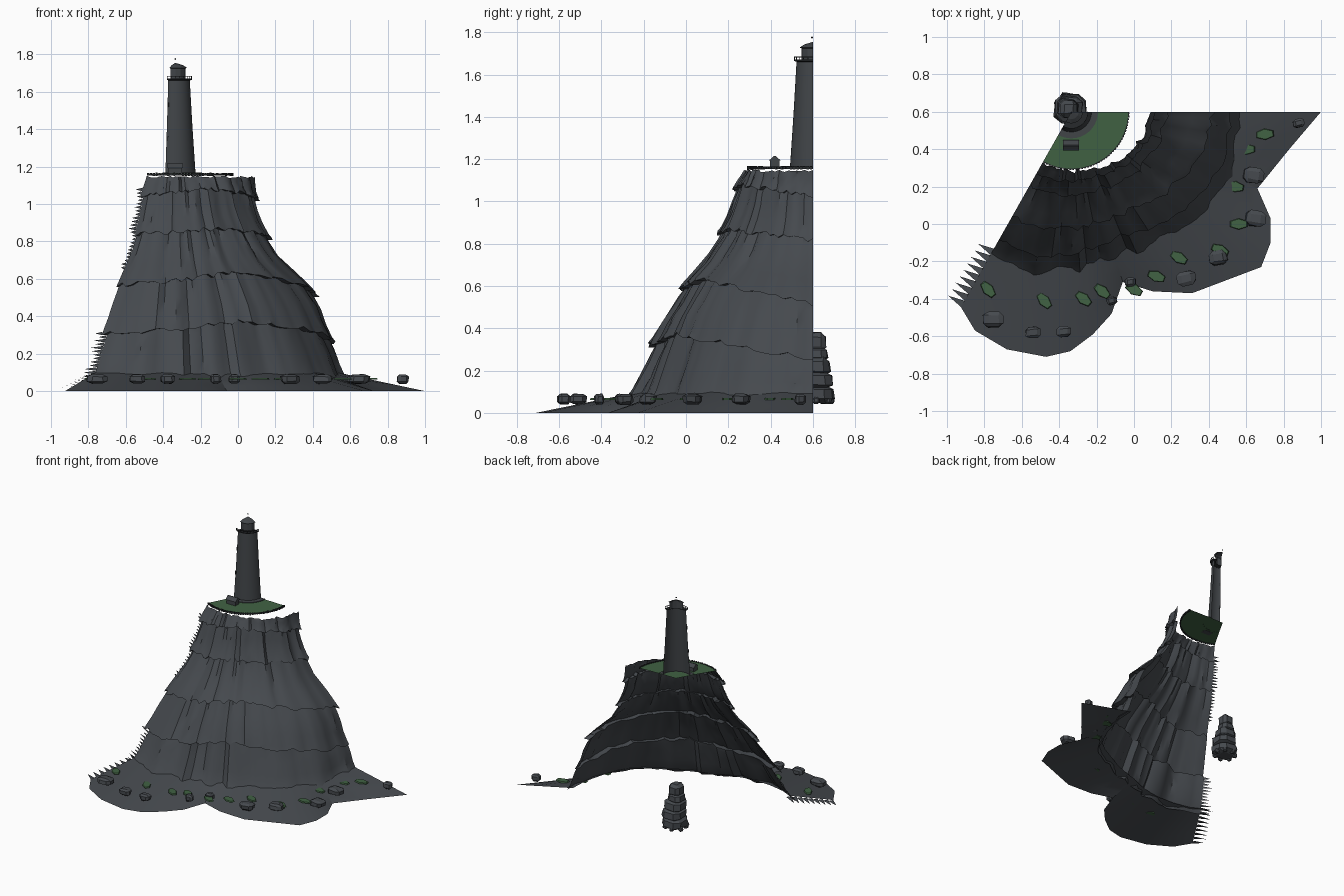
import bpy, bmesh, math, random
from mathutils import Vector, Matrix

random.seed(4)
cube = bpy.data.objects.get("Cube")
if cube:
    bpy.data.objects.remove(cube, do_unlink=True)

CX, CY = -0.335, 0.6          # axis of the wedge-shaped headland
SPAN = math.radians(119.5)    # wedge opens clockwise from +x


def material(name, rgb):
    m = bpy.data.materials.new(name)
    m.use_nodes = True
    m.diffuse_color = (*rgb, 1)
    node = m.node_tree.nodes["Principled BSDF"]
    node.inputs["Base Color"].default_value = (*rgb, 1)
    node.inputs["Roughness"].default_value = 0.9
    return m


rock = material("slate rock", (0.06, 0.067, 0.076))
masonry = material("grey masonry", (0.052, 0.058, 0.064))
iron = material("dark iron", (0.02, 0.023, 0.025))
grass = material("grass green", (0.052, 0.122, 0.056))


def finish(name, bm, mat, angle=30):
    me = bpy.data.meshes.new(name)
    bm.to_mesh(me)
    bm.free()
    ob = bpy.data.objects.new(name, me)
    bpy.context.collection.objects.link(ob)
    me.materials.append(mat)
    bpy.ops.object.select_all(action="DESELECT")
    ob.select_set(True)
    bpy.context.view_layer.objects.active = ob
    if angle:
        bpy.ops.object.shade_smooth_by_angle(angle=math.radians(angle))


def polar(r, t, z):
    a = -SPAN * t
    return Vector((CX + r * math.cos(a), CY + r * math.sin(a), z))


def lerp_table(table, x):
    for (x0, y0), (x1, y1) in zip(table, table[1:]):
        if x <= x1:
            return y0 + (y1 - y0) * max(0, (x - x0) / max(1e-6, x1 - x0))
    return table[-1][1]


def skin(bm, rows):
    grid = [[bm.verts.new(p) for p in row] for row in rows]
    for lo, hi in zip(grid, grid[1:]):
        for i in range(len(lo) - 1):
            bm.faces.new((lo[i + 1], lo[i], hi[i], hi[i + 1]))


def sector(name, profile, mat, steps=20, angle=30):
    # partial lathe over the wedge
    bm = bmesh.new()
    skin(bm, [[polar(r, i / steps, z) for i in range(steps + 1)] for r, z in profile])
    bmesh.ops.remove_doubles(bm, verts=bm.verts, dist=1e-5)
    finish(name, bm, mat, angle)


def add_box(bm, centre, size, spin=0):
    m = Matrix.Translation(centre) @ Matrix.Rotation(spin, 4, "Z") @ Matrix.Diagonal((*size, 1))
    return bmesh.ops.create_cube(bm, size=1, matrix=m)["verts"]


def add_boulder(bm, centre, size, spin):
    part = bmesh.new()
    add_box(part, (0, 0, 0), (1, 1, 1))
    bmesh.ops.bevel(part, geom=part.edges[:], offset=0.24, segments=1, affect="EDGES")
    for v in part.verts:
        v.co *= random.uniform(0.9, 1.08)
    part.transform(Matrix.Translation(centre) @ Matrix.Rotation(spin, 4, "Z")
                   @ Matrix.Diagonal((*size, 1)))
    tmp = bpy.data.meshes.new("boulder_part")
    part.to_mesh(tmp)
    part.free()
    bm.from_mesh(tmp)
    bpy.data.meshes.remove(tmp)


def tooth(bm, base, along, out):
    bm.faces.new([bm.verts.new(p) for p in (base - along, base + along, base + out)])


# Cliff: overhanging strata with fluted columns
slope = [(.07, .85), (.1, .835), (.3, .755), (.45, .69), (.5, .655), (.62, .59),
         (.72, .51), (.85, .43), (.95, .39), (1.05, .36), (1.1, .34), (1.15, .31)]
bays = [(0, 1.04), (.1, 1.05), (.28, 1.06), (.43, .96), (.6, .91), (.8, 1), (.95, 1.05), (1, 1.05)]
right_swell = [(.1, .01), (.2, .045), (.3, .05), (.5, .095), (.6, .075), (.68, .045),
               (.85, .05), (1, .06), (1.08, .075), (1.15, .115)]
levels = [0.075, 0.33, 0.59, 0.85, 1.06, 1.145]
sag = [(0, -.07), (.25, 0), (.5, .04), (.75, 0), (1, -.02)]
COLS = 44


def cliff_radius(z, t):
    bay = 1 + (lerp_table(bays, t) - 1) * max(0.25, 1 - z)
    return lerp_table(slope, z) * bay + max(0, 1 - t / .8) * lerp_table(right_swell, z)


flutes = [random.uniform(-.013, .013) for _ in range(COLS + 1)]
heights = []
for k, level in enumerate(levels):
    inner = 0 < k < 5
    heights.append([level + (lerp_table(sag, i / COLS) * (1.1 if k < 3 else .5)
                             + random.uniform(-.012, .012) if inner else
                             random.uniform(-.006, .006)) for i in range(COLS + 1)])
rows, edge = [], []
for k in range(5):
    local = []
    while len(local) <= COLS:
        local += [random.uniform(-.016, .014)] * random.choice((1, 2, 2, 3))
    for f in (0, 0.1, 0.35, 0.65, 0.9, 1):
        row = []
        for i in range(COLS + 1):
            t = i / COLS
            z = heights[k][i] * (1 - f) + heights[k + 1][i] * f
            lip = (0.022 * (1 - f) ** 3 - 0.015 * f) * (1 - .12 * k)
            wob = random.uniform(-.004, .004)
            r = cliff_radius(z, t) + (flutes[i] + local[i]) * (1 - .12 * k) + lip + wob
            row.append(polar(r, t, z))
        rows.append(row)
        edge.append((z, r))
bm = bmesh.new()
skin(bm, rows)
finish("cliff", bm, rock, 35)

# Ragged left edge of the cliff
out_dir = Vector((math.sin(-SPAN), -math.cos(-SPAN), 0))
bm = bmesh.new()
for lo, hi, length in ((.08, .32, .07), (.66, .84, .03), (.85, 1.08, .045)):
    z = lo
    while z < hi:
        p = polar(lerp_table(edge, z), 1, z)
        tooth(bm, p, Vector((0, 0, .0095)), out_dir * length * random.uniform(.6, 1.1))
        z += .019
finish("cliff_edge_splinters", bm, rock, 0)

# Shore apron following a wavy coastline
coast = [(1, .6), (.83, .4), (.66, .19), (.73, .03), (.73, -.1), (.68, -.23), (.31, -.37),
         (.1, -.36), (-.06, -.31), (-.12, -.48), (-.22, -.59), (-.34, -.68),
         (-.47, -.71), (-.68, -.67), (-.85, -.57), (-.926, -.444)]
shore = [(min(1, max(0, -math.atan2(y - CY, x - CX) / SPAN)), math.hypot(x - CX, y - CY))
         for x, y in coast]
bm = bmesh.new()
rows = []
for f in (0, .35, .7, 1):
    rows.append([polar((cliff_radius(.1, t) - .01) * (1 - f) + r * f, t, .1 * (1 - f))
                 for t, r in shore])
skin(bm, rows)
for j in range(9):
    f = j / 8
    base = polar(.86 + .32 * f, 1, .095 * (1 - f))
    tooth(bm, base, polar(.019, 1, 0) - polar(0, 1, 0),
          out_dir * (.085 + .005 * f) - Vector((0, 0, .015 * (1 - f))))
finish("shore", bm, rock, 20)

# Shore boulders
bm = bmesh.new()
for x, y, s in [(-.75, -.51, .11), (-.54, -.58, .08), (-.375, -.575, .075), (-.12, -.41, .055),
                (-.02, -.31, .06), (.28, -.29, .1), (.45, -.18, .095), (.65, .03, .105),
                (.64, .26, .105), (.88, .54, .06)]:
    add_boulder(bm, (x, y, .065), (s, s * .78, .05), random.uniform(-.25, .25))
finish("shore_boulders", bm, rock, 20)

# Grass tufts lying on the shore
bm = bmesh.new()
for x, y, deg in [(-.78, -.35, -50), (-.48, -.41, -50), (-.27, -.4, -40), (-.17, -.36, -40),
                  (0, -.35, -30), (.12, -.28, -20), (.24, -.18, -30), (.46, -.14, -25),
                  (.56, 0, 0), (.54, .2, -10), (.6, .4, 0), (.7, .48, 5)]:
    m = (Matrix.Translation((x, y, .066)) @ Matrix.Rotation(math.radians(deg), 4, "Z")
         @ Matrix.Diagonal((.054, .03, 1, 1)))
    bmesh.ops.create_cone(bm, cap_ends=True, segments=6, radius1=1, radius2=.9,
                          depth=.009, matrix=m)
finish("shore_grass", bm, grass, 0)

# Sea stack hidden behind the cliff
bm = bmesh.new()
for z, w, h in [(.09, .165, .085), (.155, .15, .085), (.22, .13, .09),
                (.28, .105, .07), (.335, .09, .09)]:
    add_boulder(bm, (CX - .008 + random.uniform(-.008, .008), .616, z), (w, w, h),
                random.uniform(-.3, .3))
for k in range(7):
    a = k * math.tau / 7
    add_boulder(bm, (CX - .008 + .073 * math.cos(a), .616 + .07 * math.sin(a), .06),
                (.035, .03, .035), a)
finish("sea_stack", bm, rock, 20)

# Grass plateau, its edging and the paved ring
sector("plateau_grass", [(.305, 1.16), (.12, 1.164), (0, 1.164)], grass)
sector("plateau_edge", [(.305, 1.154), (.308, 1.154), (.308, 1.162), (.304, 1.162)], iron)
sector("paved_ring", [(.142, 1.163), (.142, 1.168), (.1, 1.168)], masonry)
bm = bmesh.new()
for k in range(40):
    t = (k + .5) / 40
    add_box(bm, polar(.307, t, 1.159), (.008, .01, random.uniform(.01, .018)), -SPAN * t)
finish("edge_stones", bm, iron, 0)

# Lighthouse tower, gallery and lantern
sector("tower", [(.108, 1.165), (.091, 1.42), (.077, 1.665)], masonry)
sector("gallery_deck", [(.075, 1.66), (.09, 1.665), (.09, 1.671), (.05, 1.671)], iron)
sector("gallery_rail", [(.09, 1.682), (.09, 1.685), (.087, 1.685), (.087, 1.682), (.09, 1.682)], iron)
sector("lantern", [(.053, 1.671), (.053, 1.73)], masonry, steps=4, angle=0)
sector("lantern_roof", [(.052, 1.724), (.063, 1.728), (.04, 1.743), (0, 1.755)], masonry,
       steps=4, angle=0)
bm = bmesh.new()
for k in range(9):
    add_box(bm, polar(.0885, k / 8, 1.677), (.003, .003, .014))
finish("gallery_posts", bm, iron, 0)
bm = bmesh.new()
bmesh.ops.create_icosphere(bm, subdivisions=1, radius=.005,
                           matrix=Matrix.Translation((CX, CY - .004, 1.776)))
finish("finial", bm, iron, 0)
bm = bmesh.new()
for z, t in [(1.35, .97), (1.53, .97)]:
    add_box(bm, polar(.108 - (z - 1.165) * .063, t, z), (.008, .008, .024), -SPAN * t)
finish("tower_windows", bm, iron, 0)

# Keeper's cottage
bm = bmesh.new()
add_box(bm, (-.337, .42, 1.18), (.075, .045, .036))
finish("cottage_walls", bm, masonry, 0)
bm = bmesh.new()
for v in add_box(bm, (-.337, .42, 1.205), (.085, .056, .022)):
    if v.co.z > 1.205:
        v.co.y = .42 + (v.co.y - .42) * .1
finish("cottage_roof", bm, masonry, 0)
